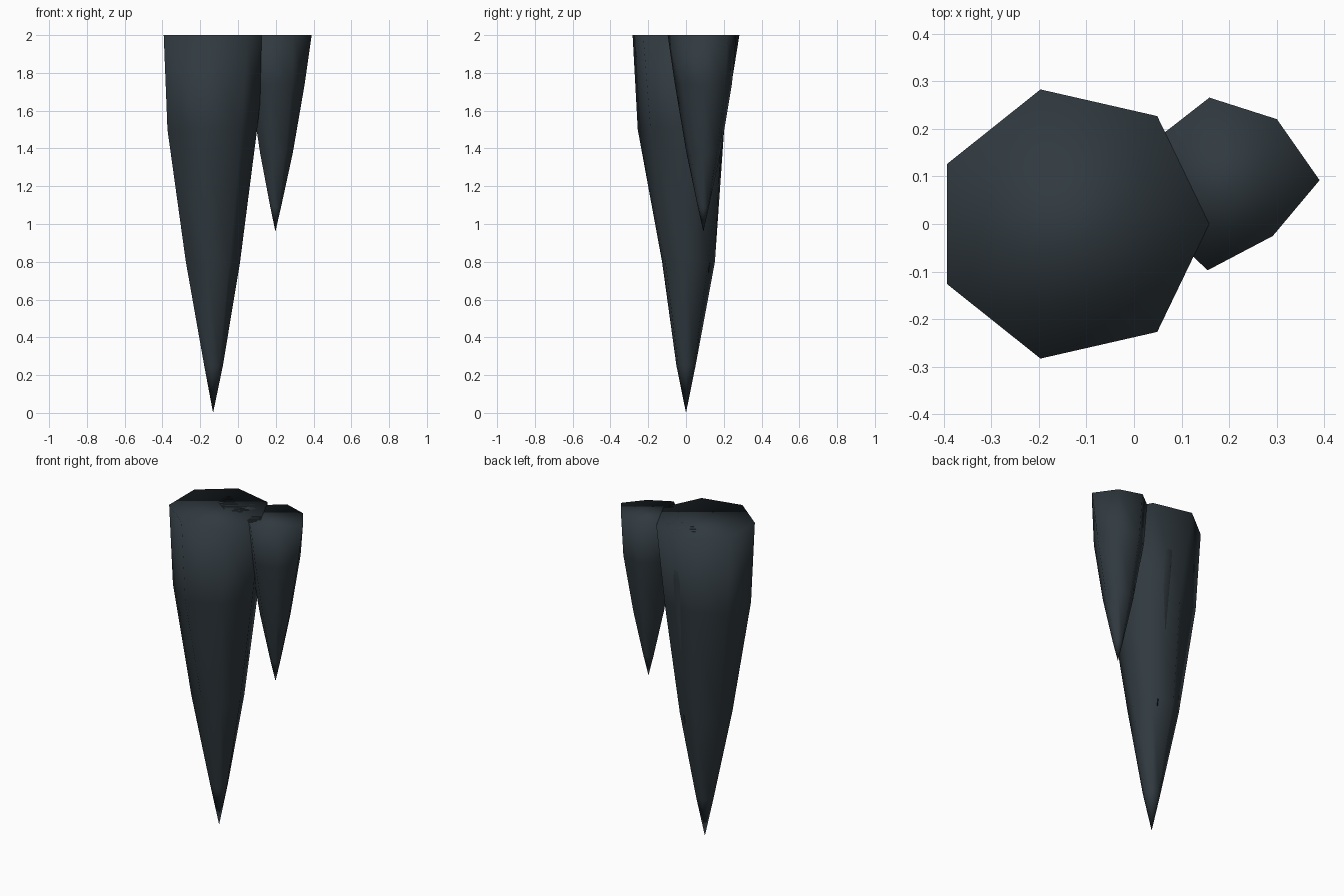
import bpy, bmesh, math

if "Cube" in bpy.data.objects:
    bpy.data.objects.remove(bpy.data.objects["Cube"])

rock = bpy.data.materials.new("dark slate")
rock.diffuse_color = (0.03, 0.042, 0.051, 1)
rock.use_nodes = True
rock.node_tree.nodes["Principled BSDF"].inputs["Base Color"].default_value = rock.diffuse_color

SIDES = 7
TOP = 2.0
STEPS = (0.0, 0.25, 0.6, 0.875)   # ring positions from root to tip


def stalactite(name, x, y, tip_z, rings):
    """Hanging spike: rings of seven radii from the root, closed at a point."""
    bm = bmesh.new()
    loops = []
    for t, radii in zip(STEPS, rings):
        z = TOP - t * (TOP - tip_z)
        loops.append([bm.verts.new((x + r * math.cos(math.tau * i / SIDES),
                                    y + r * math.sin(math.tau * i / SIDES), z))
                      for i, r in enumerate(radii)])
    tip = bm.verts.new((x, y, tip_z))
    bm.faces.new(loops[0])
    for i in range(SIDES):
        j = (i + 1) % SIDES
        for a, b in zip(loops, loops[1:]):
            bm.faces.new((a[i], a[j], b[j], b[i]))
        bm.faces.new((loops[-1][i], loops[-1][j], tip))
    bmesh.ops.recalc_face_normals(bm, faces=bm.faces)
    for f in bm.faces:
        f.smooth = True
    mesh = bpy.data.meshes.new(name)
    bm.to_mesh(mesh)
    bm.free()
    mesh.materials.append(rock)
    bpy.context.collection.objects.link(bpy.data.objects.new(name, mesh))


# Large central spike
stalactite("main_stalactite", -0.132, 0, 0, [
    [0.29] * 7,
    [0.233, 0.24, 0.207, 0.26, 0.268, 0.262, 0.24],
    [0.143, 0.15, 0.157, 0.16, 0.16, 0.13, 0.14],
    [0.052] * 7])

# Shorter spike on the right
stalactite("side_stalactite", 0.198, 0.092, 0.96, [
    [0.192, 0.164, 0.178, 0.18, 0.18, 0.194, 0.15],
    [0.155, 0.15, 0.155, 0.15, 0.15, 0.155, 0.14],
    [0.092, 0.09, 0.092, 0.09, 0.09, 0.092, 0.088],
    [0.03] * 7])

# Thin spike mostly buried in the back of the large one
stalactite("back_stalactite", -0.075, 0.12, 0.74, [
    [0.12] * 7, [0.1] * 7, [0.06] * 7, [0.02] * 7])
